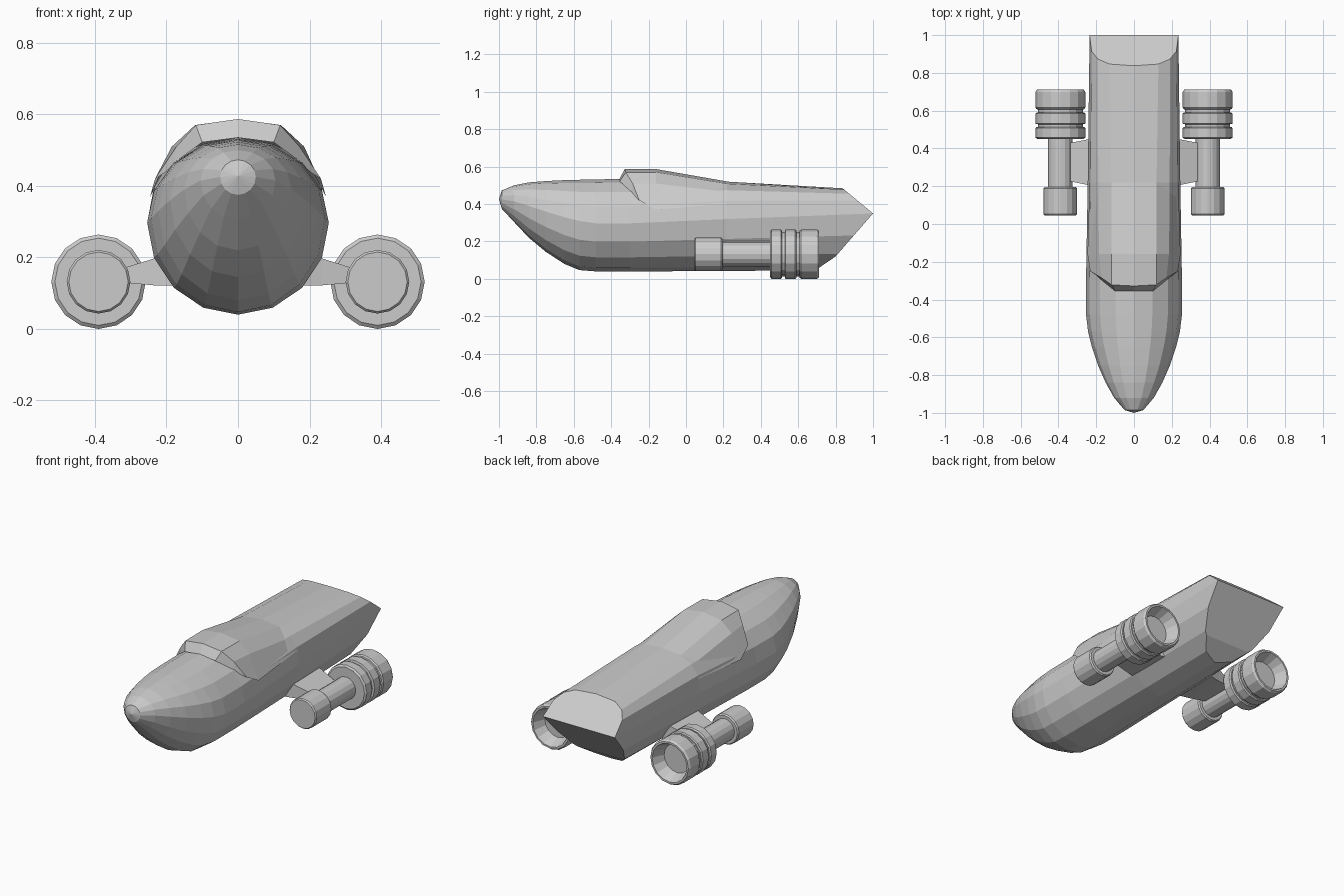
import bpy, bmesh, math
from mathutils import Vector

if "Cube" in bpy.data.objects:
    bpy.data.objects.remove(bpy.data.objects["Cube"])


def finish(name, bm):
    bmesh.ops.recalc_face_normals(bm, faces=bm.faces[:])
    mesh = bpy.data.meshes.new(name)
    bm.to_mesh(mesh)
    bm.free()
    ob = bpy.data.objects.new(name, mesh)
    bpy.context.collection.objects.link(ob)
    return ob


def loft(bm, rings, closed=True):
    """Skin a list of equal-length vertex rings."""
    n = len(rings[0])
    for a, b in zip(rings, rings[1:]):
        for i in range(n if closed else n - 1):
            j = (i + 1) % n
            bm.faces.new((a[i], a[j], b[j], b[i]))


def power(v, e):
    return math.copysign(abs(v) ** e, v)


# Hull: 16-sided sections (y, half width, mid z, top z, bottom z, upper roundness)
stations = [
    (-0.985, .050, .425, .473, .375, 1),
    (-0.92, .105, .415, .500, .305, 1),
    (-0.84, .150, .390, .516, .220, 1),
    (-0.75, .190, .360, .523, .145, 1),
    (-0.65, .223, .330, .528, .080, 1),
    (-0.57, .243, .310, .530, .047, 1),
    (-0.48, .254, .297, .532, .040, 1),
    (-0.30, .254, .297, .535, .040, 1),
    (0.22, .245, .320, .520, .042, .75),
    (1.00, .235, .350, .475, .050, .6),
]
bm = bmesh.new()
rings = []
for y, w, zm, top, bot, e in stations:
    ring = []
    for i in range(16):
        a = math.tau * i / 16
        s, c = round(math.sin(a), 6), round(math.cos(a), 6)
        if c > 0:
            p = (w * power(s, e), y, zm + (top - zm) * power(c, e))
        else:
            p = (w * s, y, zm + (zm - bot) * c)
        ring.append(bm.verts.new(p))
    rings.append(ring)
loft(bm, rings)
tip = bm.verts.new((0, -1, .428))
for i in range(16):
    bm.faces.new((tip, rings[0][i], rings[0][(i + 1) % 16]))
bm.faces.new(rings[-1])

# Tail: sliced to a chisel by planes through two (y, z) points each
for (y0, z0), (y1, z1) in [((.843, .48), (1, .35)),
                           ((1, .35), (.80, .12)),
                           ((.80, .12), (.69, .045))]:
    d = Vector((0, y1 - y0, z1 - z0))
    normal = Vector((0, -d.z, d.y))
    bmesh.ops.bisect_plane(bm, geom=bm.verts[:] + bm.edges[:] + bm.faces[:],
                           dist=1e-5, plane_co=(0, y0, z0),
                           plane_no=normal, clear_outer=True)
    bmesh.ops.holes_fill(bm, edges=[e for e in bm.edges if e.is_boundary], sides=0)
finish("hull", bm)

# Canopy: raised cabin roof that fades into the hull
half_sections = [
    [(0, -.355, .535), (.10, -.355, .522), (.178, -.292, .465), (.20, -.27, .44)],
    [(0, -.328, .587), (.118, -.322, .57), (.172, -.285, .51), (.232, -.25, .42)],
    [(0, -.16, .587), (.12, -.16, .57), (.185, -.16, .51), (.246, -.16, .37)],
    [(0, .22, .521), (.12, .22, .508), (.19, .22, .465), (.235, .22, .40)],
]
bm = bmesh.new()
rings = []
for sec in half_sections:
    pts = [(-x, y, z) for x, y, z in reversed(sec[1:])] + sec
    rings.append([bm.verts.new(p) for p in pts])
loft(bm, rings, closed=False)
finish("canopy", bm)

# Engines: lathed profile (radius, y), open nozzle at the back
profile = [(.083, .045), (.089, .052), (.089, .188), (.083, .196), (.065, .196),
           (.065, .45), (.122, .45), (.132, .458), (.132, .507), (.126, .514),
           (.119, .514), (.119, .528), (.132, .531), (.132, .584), (.126, .590),
           (.119, .590), (.119, .606), (.126, .608), (.132, .616), (.132, .700),
           (.124, .712), (.113, .712), (.085, .640)]


def engine(side, cx=.39, cz=.132, n=16):
    bm = bmesh.new()
    rings = [[bm.verts.new((side * cx + r * math.sin(math.tau * i / n), y,
                            cz + r * math.cos(math.tau * i / n)))
              for i in range(n)] for r, y in profile]
    loft(bm, rings)
    bm.faces.new(rings[0])
    bm.faces.new(rings[-1])
    finish("engine_" + ("right" if side > 0 else "left"), bm)


# Pylons: tapered struts from hull to engine shaft
def pylon(side):
    bm = bmesh.new()
    rings = []
    for x, y0, y1, z0, z1 in [(.17, .19, .465, .122, .215),
                              (.235, .205, .45, .122, .197),
                              (.36, .23, .425, .133, .158)]:
        rings.append([bm.verts.new((side * x, y, z))
                      for y, z in ((y0, z0), (y1, z0), (y1, z1), (y0, z1))])
    loft(bm, rings)
    bm.faces.new(rings[0])
    bm.faces.new(rings[-1])
    finish("pylon_" + ("right" if side > 0 else "left"), bm)


for side in (-1, 1):
    engine(side)
    pylon(side)
